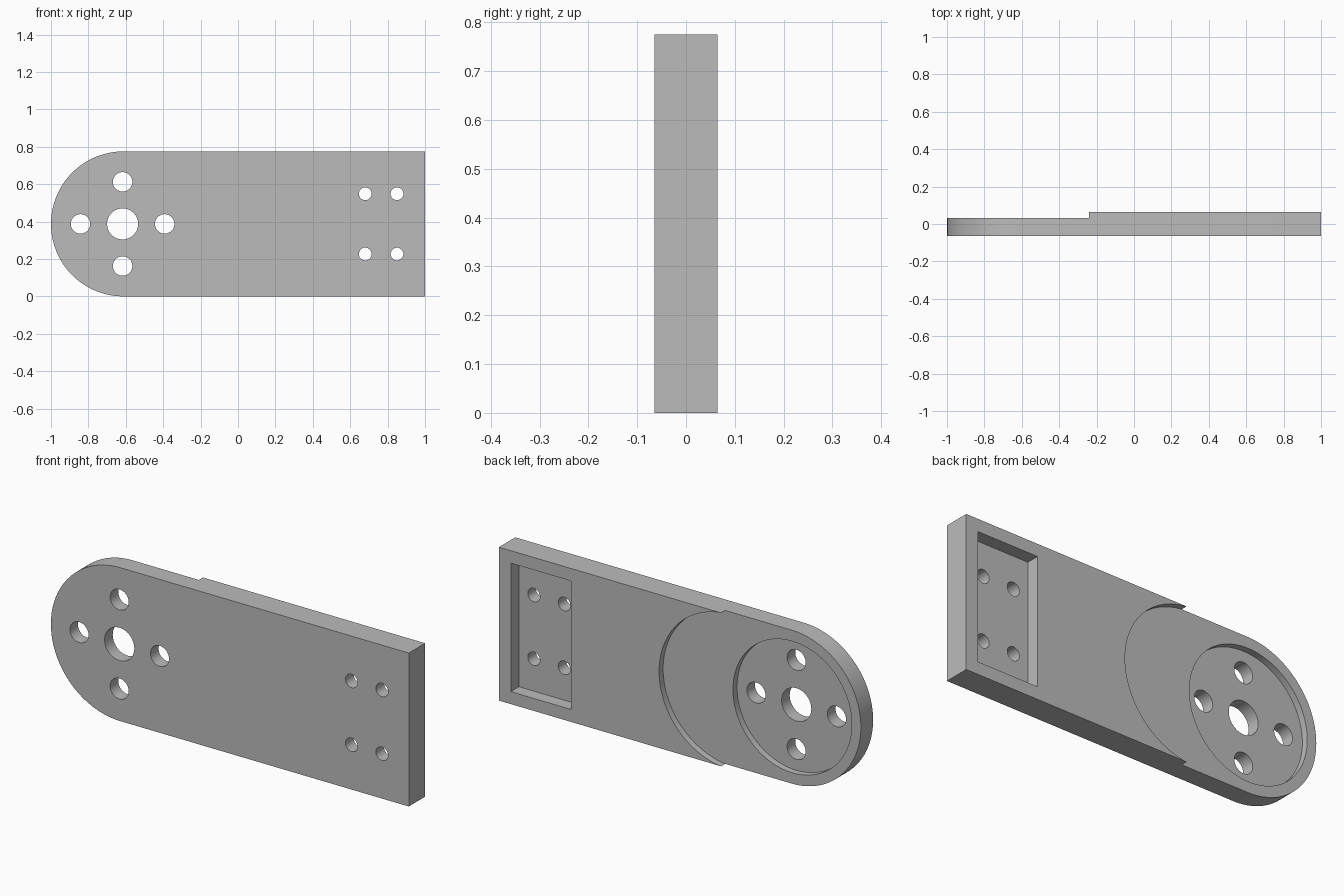
import bpy, bmesh, math

cube = bpy.data.objects.get("Cube")
if cube:
    bpy.data.objects.remove(cube, do_unlink=True)

HALF_T, STEP_Y, FLOOR_Y = 0.065, 0.0325, 0.0
MID_Z, HUB_X = 0.3875, -0.617

grey = bpy.data.materials.new("plain_grey")
grey.use_nodes = True
colour = (0.5, 0.5, 0.5, 1)
grey.diffuse_color = colour
grey.node_tree.nodes["Principled BSDF"].inputs["Base Color"].default_value = colour


def arc(cx, cz, r, start, end, n):
    """Points along an arc in the x-z plane, angles in degrees."""
    steps = [math.radians(start + (end - start) * i / n) for i in range(n + 1)]
    return [(cx + r * math.cos(a), cz + r * math.sin(a)) for a in steps]


def circle(cx, cz, r, n=64):
    return arc(cx, cz, r, 0, 360, n)[:-1]


def extrude(name, profile, y0, y1):
    """Solid with an x-z profile running from y0 to y1."""
    bm = bmesh.new()
    face = bm.faces.new([bm.verts.new((x, y0, z)) for x, z in profile])
    moved = bmesh.ops.extrude_face_region(bm, geom=[face])["geom"]
    verts = [v for v in moved if isinstance(v, bmesh.types.BMVert)]
    bmesh.ops.translate(bm, verts=verts, vec=(0, y1 - y0, 0))
    bmesh.ops.recalc_face_normals(bm, faces=bm.faces)
    mesh = bpy.data.meshes.new(name)
    bm.to_mesh(mesh)
    bm.free()
    mesh.materials.append(grey)
    obj = bpy.data.objects.new(name, mesh)
    bpy.context.collection.objects.link(obj)
    return obj


def cut(target, profile, y0, y1=0.2):
    """Subtract an extruded profile from the target."""
    cutter = extrude("cutter", profile, y0, y1)
    cutter.hide_render = True
    mod = target.modifiers.new("cut", 'BOOLEAN')
    mod.operation = 'DIFFERENCE'
    mod.solver = 'EXACT'
    mod.object = cutter
    bpy.context.view_layer.objects.active = target
    bpy.ops.object.modifier_apply(modifier=mod.name)
    bpy.data.objects.remove(cutter, do_unlink=True)


# Plate with one rounded end
outline = arc(-1 + MID_Z, MID_Z, MID_Z, 90, 270, 64) + [(1, 0), (1, 2 * MID_Z)]
plate = extrude("arm_plate", outline, -HALF_T, HALF_T)

# Lowered round-ended area on the back
cut(plate, arc(-0.285, MID_Z, 0.39, -90, 90, 64) + [(-1.1, 0.8), (-1.1, -0.1)], STEP_Y)

# Round pocket at the hub, rectangular pocket at the square end
cut(plate, circle(HUB_X, MID_Z, 0.332, 96), FLOOR_Y)
cut(plate, [(0.598, 0.063), (0.933, 0.063), (0.933, 0.712), (0.598, 0.712)], FLOOR_Y)

# Hub bore and four bolt holes around it
cut(plate, circle(HUB_X, MID_Z, 0.083), -0.2)
for dx, dz in ((1, 0), (-1, 0), (0, 1), (0, -1)):
    cut(plate, circle(HUB_X + 0.225 * dx, MID_Z + 0.225 * dz, 0.052, 48), -0.2)

# Four small screw holes
for x in (0.68, 0.85):
    for side in (-1, 1):
        cut(plate, circle(x, MID_Z + 0.161 * side, 0.034, 40), -0.2)

# Smooth curved walls, sharp edges
bpy.ops.object.select_all(action='DESELECT')
plate.select_set(True)
bpy.context.view_layer.objects.active = plate
bpy.ops.object.shade_smooth_by_angle(angle=math.radians(30))
